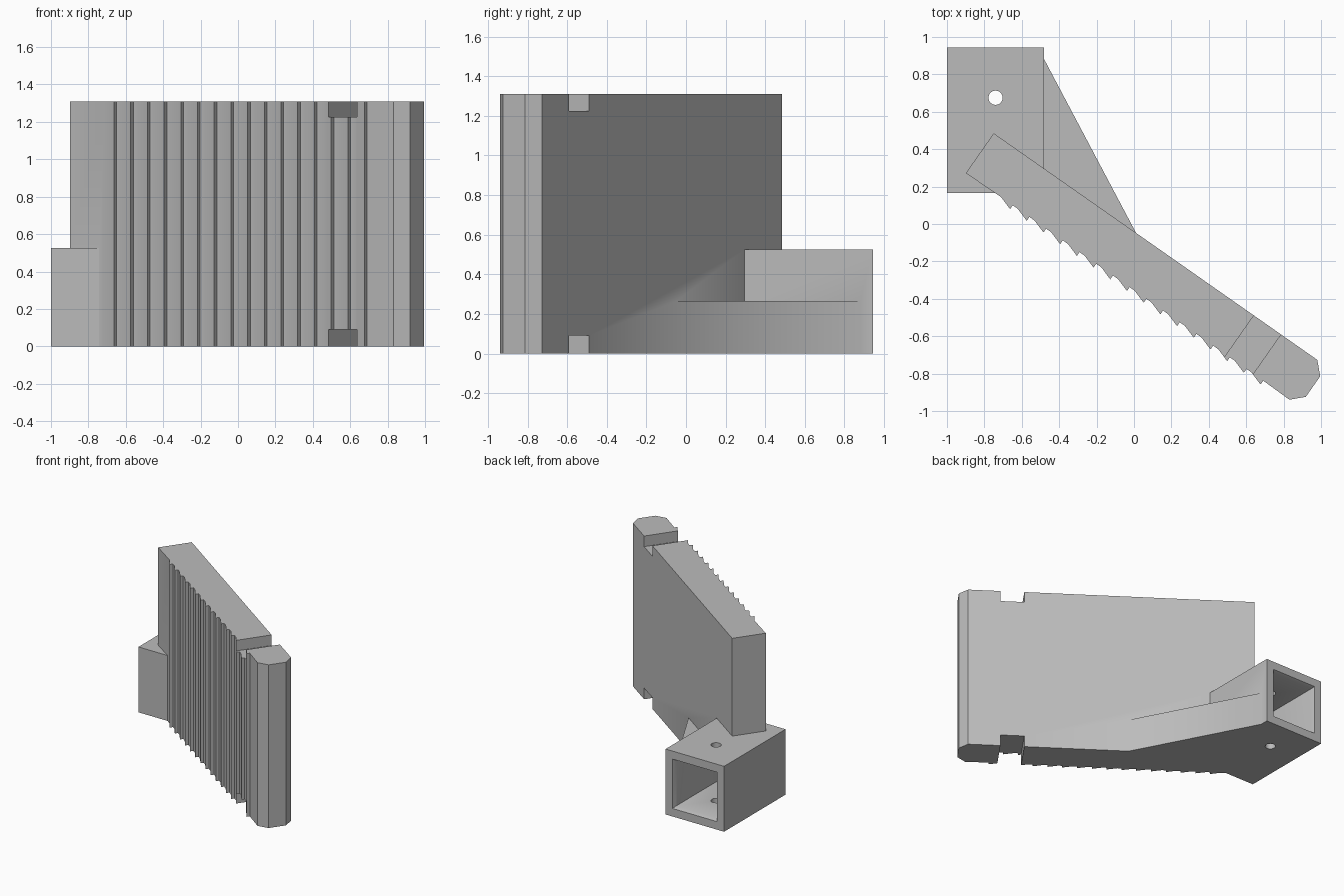
import bpy, bmesh, math
from mathutils import Matrix, Vector

if "Cube" in bpy.data.objects:
    bpy.data.objects.remove(bpy.data.objects["Cube"])

grey = bpy.data.materials.new("plain grey")
grey.use_nodes = True
grey.diffuse_color = (0.5, 0.5, 0.5, 1)
grey.node_tree.nodes["Principled BSDF"].inputs["Base Color"].default_value = (0.5, 0.5, 0.5, 1)

HEIGHT, THICK, LENGTH, CHAMFER = 1.31, 0.26, 2.175, 0.063
SOCKET_TOP = 0.525
# The plate's own frame: x runs along its back face, y points out of its back
PLATE = Matrix.Translation((-0.75, 0.485, 0)) @ Matrix.Rotation(math.radians(-35), 4, 'Z')


def prism(name, points, z0, z1, matrix=Matrix()):
    """Extrude a flat outline from z0 to z1."""
    bm = bmesh.new()
    face = bm.faces.new([bm.verts.new((x, y, z0)) for x, y in points])
    new = bmesh.ops.extrude_face_region(bm, geom=[face])["geom"]
    top = [v for v in new if isinstance(v, bmesh.types.BMVert)]
    bmesh.ops.translate(bm, verts=top, vec=(0, 0, z1 - z0))
    bm.transform(matrix)
    bmesh.ops.recalc_face_normals(bm, faces=bm.faces)
    mesh = bpy.data.meshes.new(name)
    bm.to_mesh(mesh)
    bm.free()
    mesh.materials.append(grey)
    obj = bpy.data.objects.new(name, mesh)
    bpy.context.collection.objects.link(obj)
    return obj


def box(name, x0, x1, y0, y1, z0, z1, matrix=Matrix()):
    return prism(name, [(x0, y0), (x1, y0), (x1, y1), (x0, y1)], z0, z1, matrix)


def combine(target, other, operation):
    mod = target.modifiers.new("combine", 'BOOLEAN')
    mod.operation, mod.solver, mod.object = operation, 'EXACT', other
    bpy.context.view_layer.objects.active = target
    bpy.ops.object.modifier_apply(modifier=mod.name)
    bpy.data.objects.remove(other)


# Upright plate with a sawtooth front and a chamfered free end
outline = [(0, 0), (0, -THICK)]
for i in range(16):
    tip = 0.304 + i * 0.109
    outline += [(tip - 0.076, -0.257), (tip, -0.282), (tip, -0.257)]
outline += [(LENGTH - CHAMFER, -THICK), (LENGTH, CHAMFER - THICK),
            (LENGTH, -CHAMFER), (LENGTH - CHAMFER, 0)]
plate = prism("ribbed_plate_with_socket", outline, 0, HEIGHT, PLATE)

# Socket block and the triangular gusset bracing it
combine(plate, box("socket_block", -1, -0.48, 0.165, 0.945, 0, SOCKET_TOP), 'UNION')
gusset = [(-0.6, 0.88), (-0.48, 0.88), (0.012, -0.05), (-0.1, -0.1), (-0.6, 0.25)]
combine(plate, prism("gusset", gusset, 0, 0.265), 'UNION')

# Strap channels across the top and bottom edges
for z0, z1 in ((-0.1, 0.09), (1.225, 1.5)):
    combine(plate, box("channel_cutter", 1.698, 1.874, -0.5, 0.2, z0, z1, PLATE), 'DIFFERENCE')

# Square pocket opening to the back, flared at its mouth
mid = Vector((-0.74, 0, SOCKET_TOP / 2))
pocket = box("pocket_cutter", -0.925, -0.555, 0.4, 1.0, mid.z - 0.185, mid.z + 0.185)
combine(plate, pocket, 'DIFFERENCE')
flare = box("flare_cutter", -0.945, -0.535, 0.915, 0.96, mid.z - 0.205, mid.z + 0.205)
for v in flare.data.vertices:
    if v.co.y < 0.93:
        v.co.x = mid.x + (v.co.x - mid.x) * 0.9
        v.co.z = mid.z + (v.co.z - mid.z) * 0.9
combine(plate, flare, 'DIFFERENCE')

# Pin hole through the socket's top and bottom walls
circle = [(-0.74 + 0.038 * math.cos(a), 0.675 + 0.038 * math.sin(a))
          for a in (math.tau * i / 32 for i in range(32))]
combine(plate, prism("pin_hole_cutter", circle, -0.1, 0.7), 'DIFFERENCE')

# Soft shading across shallow angles only
bpy.ops.object.select_all(action='DESELECT')
plate.select_set(True)
bpy.context.view_layer.objects.active = plate
bpy.ops.object.shade_smooth_by_angle(angle=math.radians(30))
